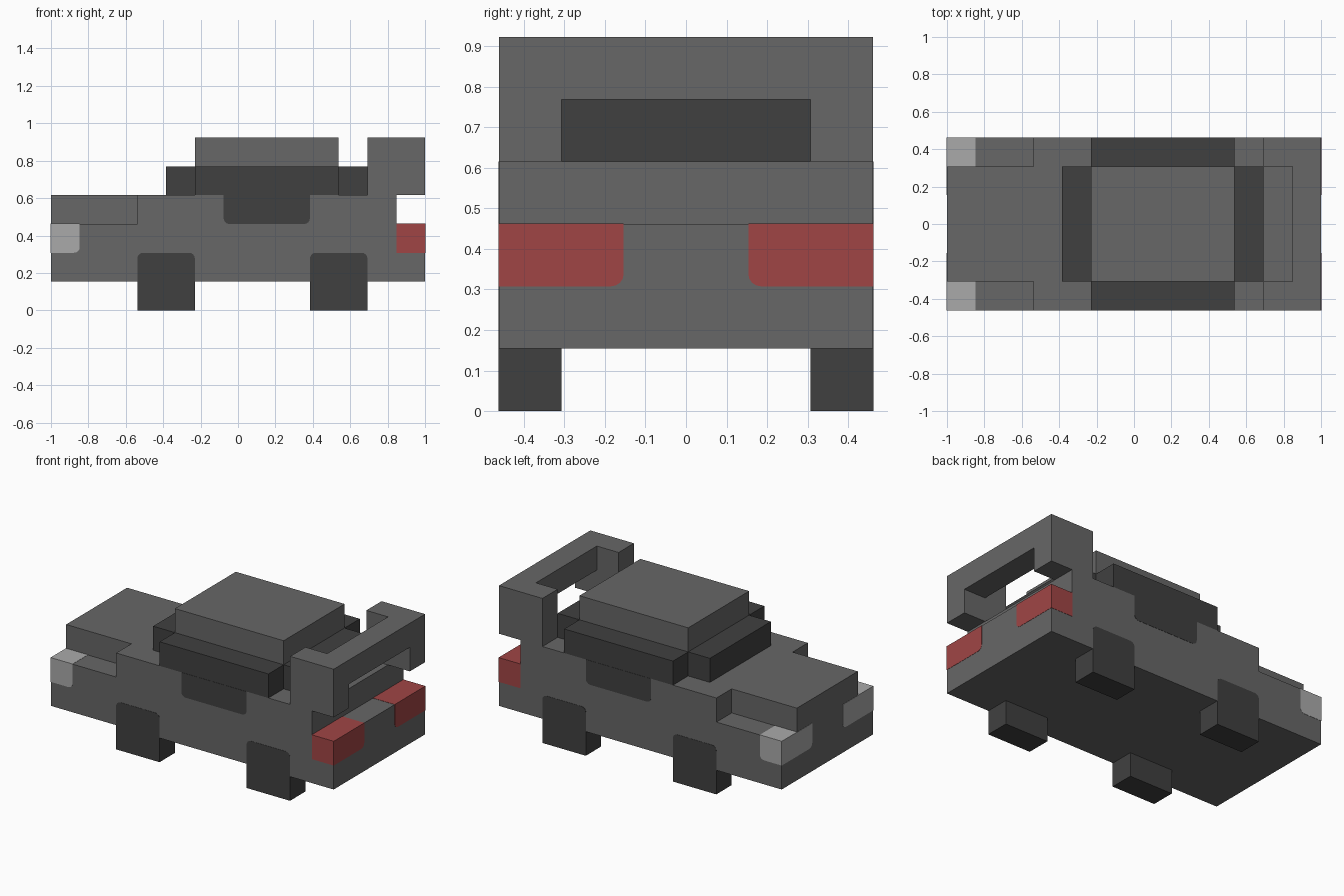
import bpy, bmesh, math

cube = bpy.data.objects.get("Cube")
if cube:
    bpy.data.objects.remove(cube, do_unlink=True)

U = 1 / 13          # modelling unit: the car is 26 units long
SKIN = 0.02         # how far painted plates stand proud, in units


def material(name, rgb):
    m = bpy.data.materials.new(name)
    m.use_nodes = True
    m.diffuse_color = (*rgb, 1)
    m.node_tree.nodes["Principled BSDF"].inputs["Base Color"].default_value = (*rgb, 1)
    return m


GREY = material("body grey", (0.135, 0.135, 0.135))
DARK = material("glass and tyre dark", (0.051, 0.051, 0.051))
LIGHT = material("headlight pale grey", (0.402, 0.402, 0.402))
RED = material("tail light red", (0.352, 0.06, 0.06))


def prism(name, outline, axis, lo, hi, mat, mirror=False):
    """Extrude a 2D outline along an axis; optionally mirror it across y."""
    place = {"x": lambda a, b, d: (d, a, b),
             "y": lambda a, b, d: (a, d, b),
             "z": lambda a, b, d: (a, b, d)}[axis]
    bm = bmesh.new()
    ends = [[bm.verts.new([c * U for c in place(a, b, d)]) for a, b in outline]
            for d in (lo, hi)]
    for ring in ends:
        bm.faces.new(ring)
    n = len(outline)
    for i in range(n):
        j = (i + 1) % n
        bm.faces.new((ends[0][i], ends[0][j], ends[1][j], ends[1][i]))
    bmesh.ops.recalc_face_normals(bm, faces=bm.faces)
    mesh = bpy.data.meshes.new(name)
    bm.to_mesh(mesh)
    bm.free()
    mesh.materials.append(mat)
    ob = bpy.data.objects.new(name, mesh)
    bpy.context.collection.objects.link(ob)
    if mirror:
        mod = ob.modifiers.new("mirror", "MIRROR")
        mod.use_axis = (False, True, False)
        mod.use_mirror_merge = False
    return ob


def rect(a0, a1, b0, b1, rounded=(), r=0.4):
    """Rectangle outline; corners 0-3 run counter-clockwise from low-low."""
    pts = []
    for k, (a, b) in enumerate(((a0, b0), (a1, b0), (a1, b1), (a0, b1))):
        if k not in rounded:
            pts.append((a, b))
            continue
        ca = a + (r if k in (0, 3) else -r)
        cb = b + (r if k in (0, 1) else -r)
        for s in range(5):
            t = math.pi + (k + s / 4) * math.pi / 2
            pts.append((ca + r * math.cos(t), cb + r * math.sin(t)))
    return pts


# Body shell from its side profile, with a narrower hood
prism("body", [(-13, 2), (13, 2), (13, 6), (11, 6), (11, 8), (-7, 8), (-7, 6), (-13, 6)],
      "y", -6, 6, GREY)
prism("hood", rect(-13, -7, -4, 4), "z", 6, 8, GREY)

# Cross-shaped glass band and roof
prism("cabin_glass", [(-5, -4), (-3, -4), (-3, -6), (7, -6), (7, -4), (9, -4),
                      (9, 4), (7, 4), (7, 6), (-3, 6), (-3, 4), (-5, 4)],
      "z", 8, 10, DARK)
prism("roof", rect(-3, 7, -4, 4), "z", 10, 12, GREY)
prism("side_window", rect(-1, 5, 6, 8, rounded=(0, 1)), "y", 6 - SKIN, 6 + SKIN, DARK, True)

# Rear spoiler
prism("spoiler_post", rect(9, 13, 8, 12), "y", 4, 6, GREY, True)
prism("spoiler_bar", rect(11, 13, 10, 12), "y", -4, 4, GREY)

# Wheels, with rounded tops showing on the body sides
for name, x in (("front_wheel", -7), ("rear_wheel", 5)):
    prism(name, rect(x, x + 4, 0, 4, rounded=(2, 3)), "y", 4, 6 + SKIN, DARK, True)

# Lamps wrap around the corners: side, end and top plates
prism("headlight_side", rect(-13 - SKIN, -11, 4, 6 + SKIN, rounded=(1,)),
      "y", 6 - SKIN, 6 + SKIN, LIGHT, True)
prism("headlight_end", rect(2, 6 + SKIN, 4, 6, rounded=(0,)),
      "x", -13 - SKIN, -13 + SKIN, LIGHT, True)
prism("headlight_top", rect(-13 - SKIN, -11, 4, 6 + SKIN),
      "z", 6 - SKIN, 6 + SKIN, LIGHT, True)
prism("tail_light_side", rect(11, 13 + SKIN, 4, 6 + SKIN),
      "y", 6 - SKIN, 6 + SKIN, RED, True)
prism("tail_light_end", rect(2, 6 + SKIN, 4, 6 + SKIN, rounded=(0,)),
      "x", 13 - SKIN, 13 + SKIN, RED, True)
prism("tail_light_top", rect(11, 13 + SKIN, 2, 6 + SKIN),
      "z", 6 - SKIN, 6 + SKIN, RED, True)
